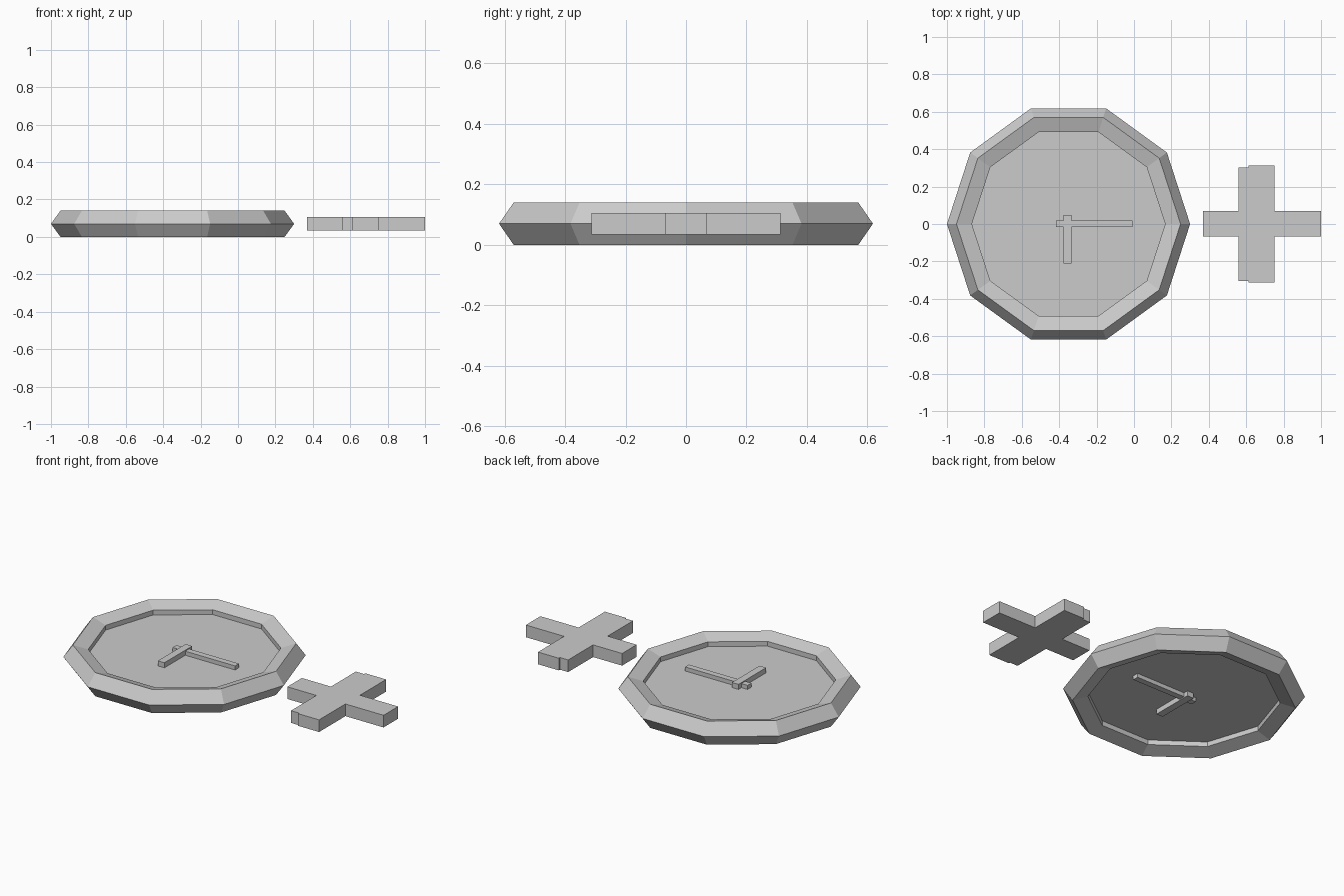
import bpy, math

if "Cube" in bpy.data.objects:
    bpy.data.objects.remove(bpy.data.objects["Cube"])

MID = 0.07            # everything is centred on this height
DIAL_X = -0.35
SIDES = 10


def box(name, x0, x1, y0, y1, z0, z1):
    bpy.ops.mesh.primitive_cube_add(
        size=1, location=((x0 + x1) / 2, (y0 + y1) / 2, (z0 + z1) / 2))
    ob = bpy.context.object
    ob.name = name
    ob.scale = (x1 - x0, y1 - y0, z1 - z0)
    return ob


# Ten-sided rim with a five-sided cross-section
bpy.ops.mesh.primitive_torus_add(
    major_segments=SIDES, minor_segments=5,
    major_radius=0.5764, minor_radius=0.0736, location=(DIAL_X, 0, MID))
bpy.context.object.name = "dial_rim"

# Thin plate set inside the rim, corners lined up with it
bpy.ops.mesh.primitive_cylinder_add(
    vertices=SIDES, radius=0.545, depth=0.03, location=(DIAL_X, 0, MID),
    rotation=(0, 0, math.pi / 2))
bpy.context.object.name = "dial_plate"

# Hands, showing through on both faces
box("long_hand", -0.417, -0.008, -0.016, 0.02, MID - 0.039, MID + 0.039)
box("short_hand", -0.377, -0.334, -0.211, 0.048, MID - 0.045, MID + 0.045)

# Separate cross: one bar across, two offset overlapping bars along y
H = 0.036
box("cross_bar_across", 0.37, 1.0, -0.067, 0.069, MID - H, MID + H)
box("cross_bar_left", 0.56, 0.697, -0.304, 0.302, MID - H, MID + H)
box("cross_bar_right", 0.613, 0.75, -0.313, 0.313, MID - H, MID + H)
